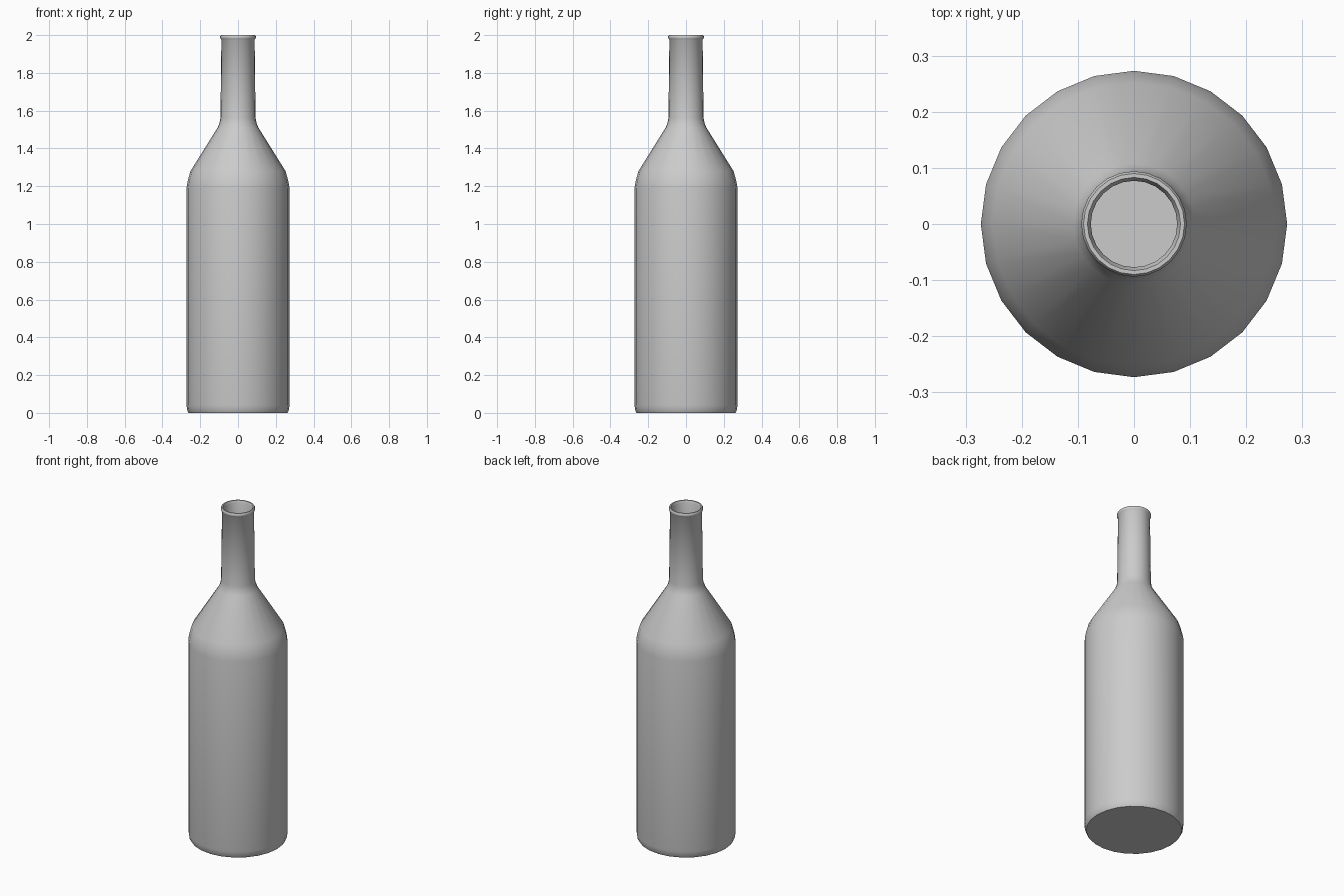
import bpy, bmesh, math
from mathutils import Matrix

cube = bpy.data.objects.get("Cube")
if cube:
    bpy.data.objects.remove(cube, do_unlink=True)

SIDES = 24

glass = bpy.data.materials.new("grey glass")
glass.use_nodes = True
colour = (0.6, 0.6, 0.6, 1)
glass.diffuse_color = colour
glass.node_tree.nodes["Principled BSDF"].inputs["Base Color"].default_value = colour

# Outside from the base up to the lip, then the hollow inside down to its floor
outside = [(0.262, 0), (0.268, 0.01), (0.273, 0.04), (0.273, 1.19), (0.267, 1.225),
           (0.252, 1.28), (0.108, 1.51), (0.098, 1.535), (0.093, 1.56), (0.088, 1.975)]
lip = [(0.092, 1.98), (0.094, 1.985), (0.094, 1.994), (0.09, 2.0), (0.083, 2.0), (0.077, 1.985)]
inside = [(0.077, 1.56), (0.092, 1.505), (0.24, 1.27), (0.258, 1.19), (0.258, 0.03)]


def lathe(name, profile, material):
    """Turn a profile about the z axis and close both ends with flat caps."""
    bm = bmesh.new()
    rings = []
    for radius, height in profile:
        ring = bmesh.ops.create_circle(bm, segments=SIDES, radius=radius,
                                       matrix=Matrix.Translation((0, 0, height)))
        rings.append(ring["verts"])
    for low, high in zip(rings, rings[1:]):
        for i in range(SIDES):
            j = (i + 1) % SIDES
            bm.faces.new((low[i], low[j], high[j], high[i]))
    bm.faces.new(rings[0])
    bm.faces.new(rings[-1])
    bmesh.ops.recalc_face_normals(bm, faces=bm.faces)
    mesh = bpy.data.meshes.new(name)
    bm.to_mesh(mesh)
    bm.free()
    mesh.materials.append(material)
    obj = bpy.data.objects.new(name, mesh)
    bpy.context.collection.objects.link(obj)
    return obj


bottle = lathe("bottle", outside + lip + inside, glass)
bpy.ops.object.select_all(action="DESELECT")
bottle.select_set(True)
bpy.context.view_layer.objects.active = bottle
bpy.ops.object.shade_smooth_by_angle(angle=math.radians(40))
